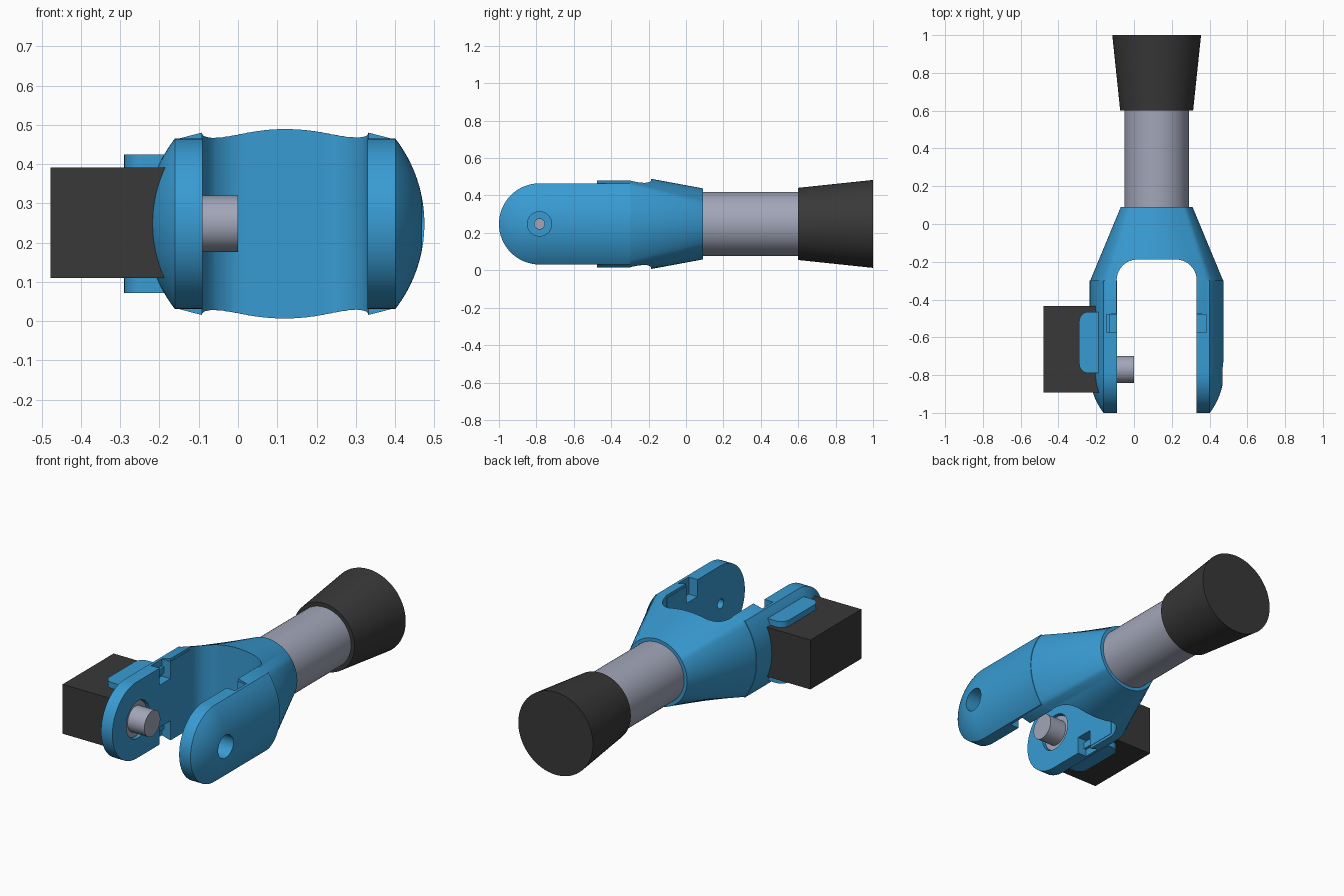
import bpy, bmesh
from math import sin, cos, pi, sqrt, asin
from mathutils import Vector, Matrix

if "Cube" in bpy.data.objects:
    bpy.data.objects.remove(bpy.data.objects["Cube"])

CX, CZ = 0.12, 0.248      # main axis of the fork
R, H, INNER = 0.355, 0.217, 0.21
PIVOT = -0.783


def material(name, rgb):
    m = bpy.data.materials.new(name)
    m.diffuse_color = (*rgb, 1)
    m.use_nodes = True
    m.node_tree.nodes["Principled BSDF"].inputs["Base Color"].default_value = m.diffuse_color
    return m


BLUE = material("blue", (0.04, 0.33, 0.65))
DARK = material("dark", (0.04, 0.04, 0.04))
STEEL = material("steel", (0.36, 0.38, 0.48))


def finish(bm, name, mat=None):
    bmesh.ops.recalc_face_normals(bm, faces=bm.faces)
    me = bpy.data.meshes.new(name)
    bm.to_mesh(me)
    bm.free()
    ob = bpy.data.objects.new(name, me)
    bpy.context.collection.objects.link(ob)
    if mat:
        me.materials.append(mat)
    return ob


def loft(name, rings, mat=None, closed=True):
    """Skin a list of point loops and cap both ends."""
    bm = bmesh.new()
    vs = [[bm.verts.new(p) for p in r] for r in rings]
    n = len(rings[0])
    for a, b in zip(vs, vs[1:]):
        for i in range(n if closed else n - 1):
            j = (i + 1) % n
            bm.faces.new((a[i], a[j], b[j], b[i]))
    bm.faces.new(vs[0])
    bm.faces.new(vs[-1])
    if not closed:
        bm.faces.new([r[0] for r in vs] + [r[-1] for r in reversed(vs)])
    return finish(bm, name, mat)


def cylinder(name, axis, start, end, r1, r2, center, mat=None, n=64):
    """Cylinder along x or y; center holds the other two coordinates."""
    def ring(t, r):
        out = []
        for i in range(n):
            u, v = center[0] + r * cos(2 * pi * i / n), center[1] + r * sin(2 * pi * i / n)
            out.append((t, u, v) if axis == "x" else (u, t, v))
        return out
    return loft(name, [ring(start, r1), ring(end, r2)], mat)


def box(name, lo, hi, mat=None):
    bm = bmesh.new()
    lo, hi = Vector(lo), Vector(hi)
    bmesh.ops.create_cube(bm, size=1, matrix=Matrix.Translation((lo + hi) / 2) @ Matrix.Diagonal((*(hi - lo), 1)))
    return finish(bm, name, mat)


def cut(ob, cutters):
    bpy.context.view_layer.objects.active = ob
    for c in cutters:
        m = ob.modifiers.new("cut", "BOOLEAN")
        m.operation, m.solver, m.object = "DIFFERENCE", "EXACT", c
        bpy.ops.object.modifier_apply(modifier=m.name)
        bpy.data.objects.remove(c)


# Fork body: round collar widening into a flattened round section
N = 96


def wide_section(y):
    r, h = R - 0.003, H - 0.002
    a0 = asin(h / r)
    pts = []
    for i in range(N):
        a = 2 * pi * i / N
        if abs(sin(a)) <= sin(a0):
            x, z = r * cos(a), r * sin(a)
        else:
            edge = r * cos(a0)
            x = r * cos(a)
            z = (h + 0.047 * cos(pi / 2 * x / edge)) * (1 if sin(a) > 0 else -1)
        pts.append((CX + x, y, CZ + z))
    return pts


def collar(y, r):
    return [(CX + r * cos(2 * pi * i / N), y, CZ + r * sin(2 * pi * i / N)) for i in range(N)]


body = loft("fork_body", [wide_section(-0.475), wide_section(-0.3), collar(0.09, 0.19)], BLUE)
w, top, rad = INNER + 0.002, -0.188, 0.11
outline = [(-w, -0.6)]
outline += [(-w + rad - rad * cos(t * pi / 20), top - rad + rad * sin(t * pi / 20)) for t in range(11)]
outline += [(-x, y) for x, y in reversed(outline)]
slot = loft("slot_cutter", [[(CX + x, y, z) for x, y in outline] for z in (-0.2, 0.8)])
cut(body, [slot])


# Fork arms: domed plates with a round end
def arm(name, side):
    levels = [(INNER, H)] + [(sqrt(R * R - h * h), h) for h in
                             [H * cos(pi / 2 * k / 14) for k in range(14)] + [0.004]]
    rings = []
    for dx, h in levels:
        x = CX + side * dx
        ring = [(x, -0.3, CZ + h)]
        ring += [(x, PIVOT - h * sin(pi * t / 32), CZ + h * cos(pi * t / 32)) for t in range(33)]
        ring.append((x, -0.3, CZ - h))
        rings.append(ring)
    ob = loft(name, rings, BLUE, closed=False)
    # Inner notches above and below the neck
    xs = sorted((CX + side * (INNER - 0.05), CX + side * (INNER + 0.055)))
    for s in (-1, 1):
        zs = sorted((CZ + s * 0.12, CZ + s * 0.4))
        cut(ob, [box("notch_cutter", (xs[0], -0.575, zs[0]), (xs[1], -0.478, zs[1]))])
    return ob


right_arm = arm("right_arm", 1)
left_arm = arm("left_arm", -1)
pc = (PIVOT, CZ)
cut(right_arm, [cylinder("bore_cutter", "x", 0.37, 0.6, 0.065, 0.065, pc),
                cylinder("pin_cutter", "x", 0.2, 0.5, 0.027, 0.027, pc)])
mc = (-0.77, CZ)
cut(left_arm, [cylinder("motor_cutter", "x", -0.14, 0.0, 0.105, 0.105, mc)])

# Motor: block, boss and output shaft
motor = box("motor_block", (-0.478, -0.893, 0.11), (-0.17, -0.435, 0.391), DARK)
boss = cylinder("motor_boss", "x", -0.16, -0.105, 0.1, 0.1, mc, STEEL)
axle = cylinder("motor_shaft", "x", -0.15, 0.0, 0.072, 0.072, mc, STEEL)


# Motor clamp plates with rounded outer corners
def clamp(name, z0, z1):
    r, x0, y0, y1 = 0.05, -0.29, -0.79, -0.465
    pts = [(-0.13, y0)]
    pts += [(x0 + r - r * sin(t * pi / 16), y0 + r - r * cos(t * pi / 16)) for t in range(9)]
    pts += [(x0 + r - r * cos(t * pi / 16), y1 - r + r * sin(t * pi / 16)) for t in range(9)]
    pts.append((-0.13, y1))
    return loft(name, [[(x, y, z) for x, y in pts] for z in (z0, z1)], BLUE)


clamps = [clamp("upper_clamp", 0.39, 0.425), clamp("lower_clamp", 0.072, 0.111)]

# Handle tube and tapered grip
tube = cylinder("handle_tube", "y", 0.05, 0.62, 0.171, 0.171, (CX, CZ), STEEL)
grip = cylinder("end_grip", "y", 0.6, 1.0, 0.193, 0.235, (CX, CZ), DARK)

bpy.ops.object.select_all(action="DESELECT")
for ob in [body, right_arm, left_arm, boss, axle, tube, grip] + clamps:
    ob.select_set(True)
    bpy.context.view_layer.objects.active = ob
bpy.ops.object.shade_smooth_by_angle(angle=pi / 6)
